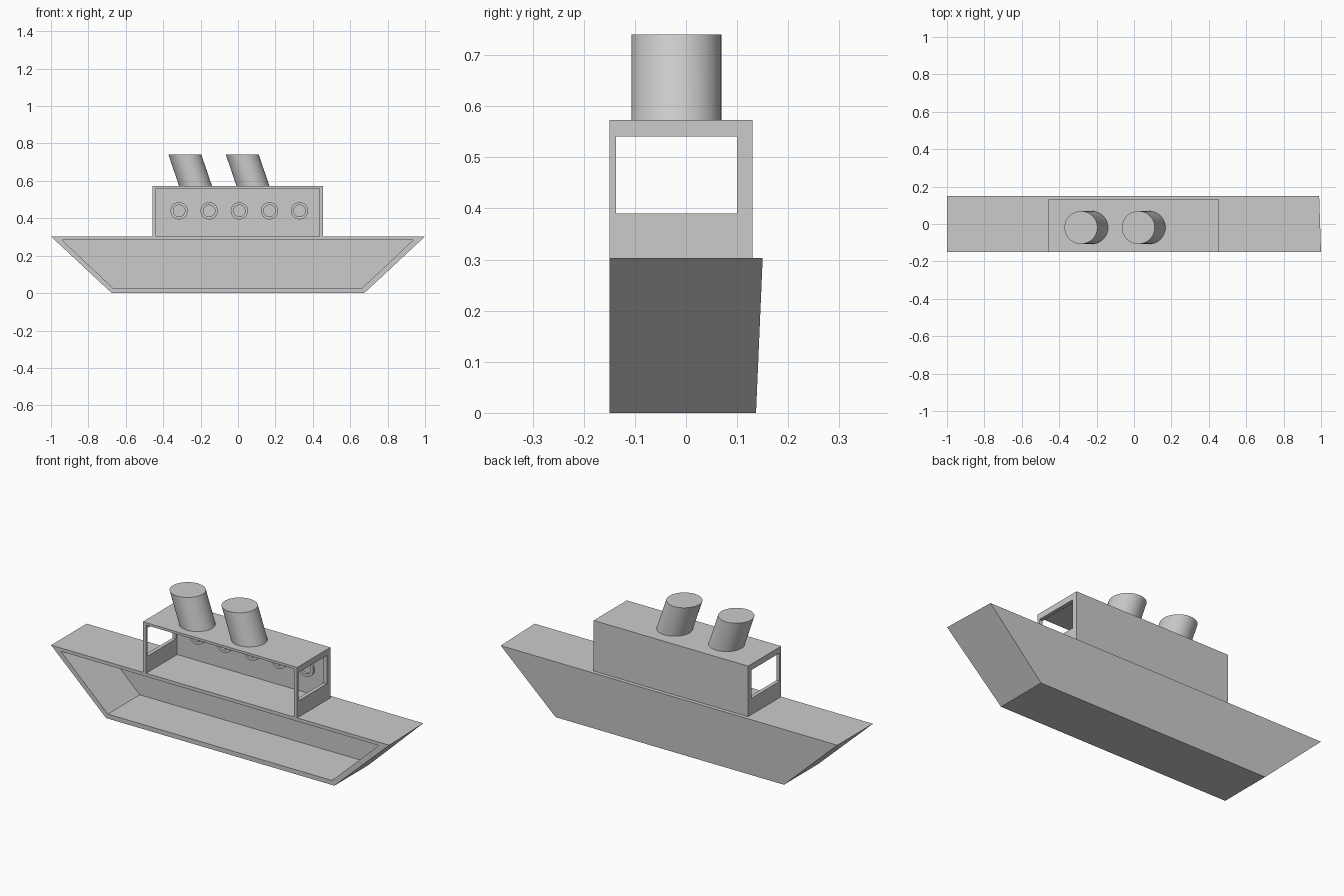
import bpy, bmesh, math
from mathutils import Matrix

if "Cube" in bpy.data.objects:
    bpy.data.objects.remove(bpy.data.objects["Cube"])


def finish(name, bm):
    bmesh.ops.recalc_face_normals(bm, faces=bm.faces)
    me = bpy.data.meshes.new(name)
    bm.to_mesh(me)
    bm.free()
    ob = bpy.data.objects.new(name, me)
    bpy.context.collection.objects.link(ob)
    return ob


def prism(name, front, y0, y1, back=None):
    """Solid between an x-z outline at y0 and one at y1 (y1 may be per point)."""
    back = back or front
    n = len(front)
    ys = y1 if isinstance(y1, list) else [y1] * n
    bm = bmesh.new()
    a = [bm.verts.new((x, y0, z)) for x, z in front]
    b = [bm.verts.new((x, y, z)) for (x, z), y in zip(back, ys)]
    bm.faces.new(a)
    bm.faces.new(b[::-1])
    for i in range(n):
        j = (i + 1) % n
        bm.faces.new((a[i], b[i], b[j], a[j]))
    return finish(name, bm)


def box(name, x0, x1, y0, y1, z0, z1):
    return prism(name, [(x0, z0), (x1, z0), (x1, z1), (x0, z1)], y0, y1)


def cut(ob, cutter):
    m = ob.modifiers.new("cut", 'BOOLEAN')
    m.operation, m.solver, m.object = 'DIFFERENCE', 'EXACT', cutter
    bpy.context.view_layer.objects.active = ob
    bpy.ops.object.modifier_apply(modifier=m.name)
    bpy.data.objects.remove(cutter, do_unlink=True)


def smooth(ob):
    bpy.ops.object.select_all(action='DESELECT')
    ob.select_set(True)
    bpy.context.view_layer.objects.active = ob
    bpy.ops.object.shade_smooth_by_angle(angle=math.radians(35))


DECK, ROOF = 0.303, 0.573

# hull: slanted ends, back leaning in slightly, hollow and open at the front
hull = prism("hull", [(-0.675, 0), (0.675, 0), (1, DECK), (-1, DECK)], -0.15,
             [0.137, 0.137, 0.15, 0.15],
             [(-0.675, 0), (0.675, 0), (0.99, DECK), (-1, DECK)])
cut(hull, prism("hull_cavity", [(-0.665, 0.024), (0.66, 0.024), (0.938, 0.285), (-0.942, 0.285)],
                -0.3, 0.12))

# cabin: open front, side windows
cabin = box("cabin", -0.458, 0.455, -0.15, 0.13, DECK, ROOF)
cut(cabin, box("cabin_cavity", -0.438, 0.435, -0.3, 0.112, 0.2, 0.56))
cut(cabin, box("window_opening", -0.7, 0.7, -0.137, 0.10, 0.39, 0.541))

# porthole rings on the inside of the back wall
for i in range(5):
    bm = bmesh.new()
    place = Matrix.Translation((-0.315 + 0.161 * i, 0, 0.44))
    loops = []
    for r, y in ((0.046, 0.114), (0.046, 0.1), (0.031, 0.1), (0.031, 0.114)):
        loops.append([bm.verts.new(place @ Matrix.Rotation(2 * math.pi * k / 32, 4, 'Y')
                                   @ Matrix.Translation((r, y, 0)).translation)
                      for k in range(32)])
    for a, b in zip(loops, loops[1:] + loops[:1]):
        for k in range(32):
            bm.faces.new((a[k], a[k - 1], b[k - 1], b[k]))
    smooth(finish(f"porthole_{i + 1}", bm))

# raked funnels: sheared cylinders
for i, x in enumerate((-0.227, 0.08)):
    bm = bmesh.new()
    bmesh.ops.create_cone(bm, cap_ends=True, segments=48, radius1=0.088, radius2=0.088,
                          depth=0.74 - ROOF)
    for v in bm.verts:
        t = 0 if v.co.z < 0 else 1
        v.co.x += x - 0.057 * t
        v.co.y -= 0.019
        v.co.z = ROOF + (0.74 - ROOF) * t
    smooth(finish(f"funnel_{i + 1}", bm))
